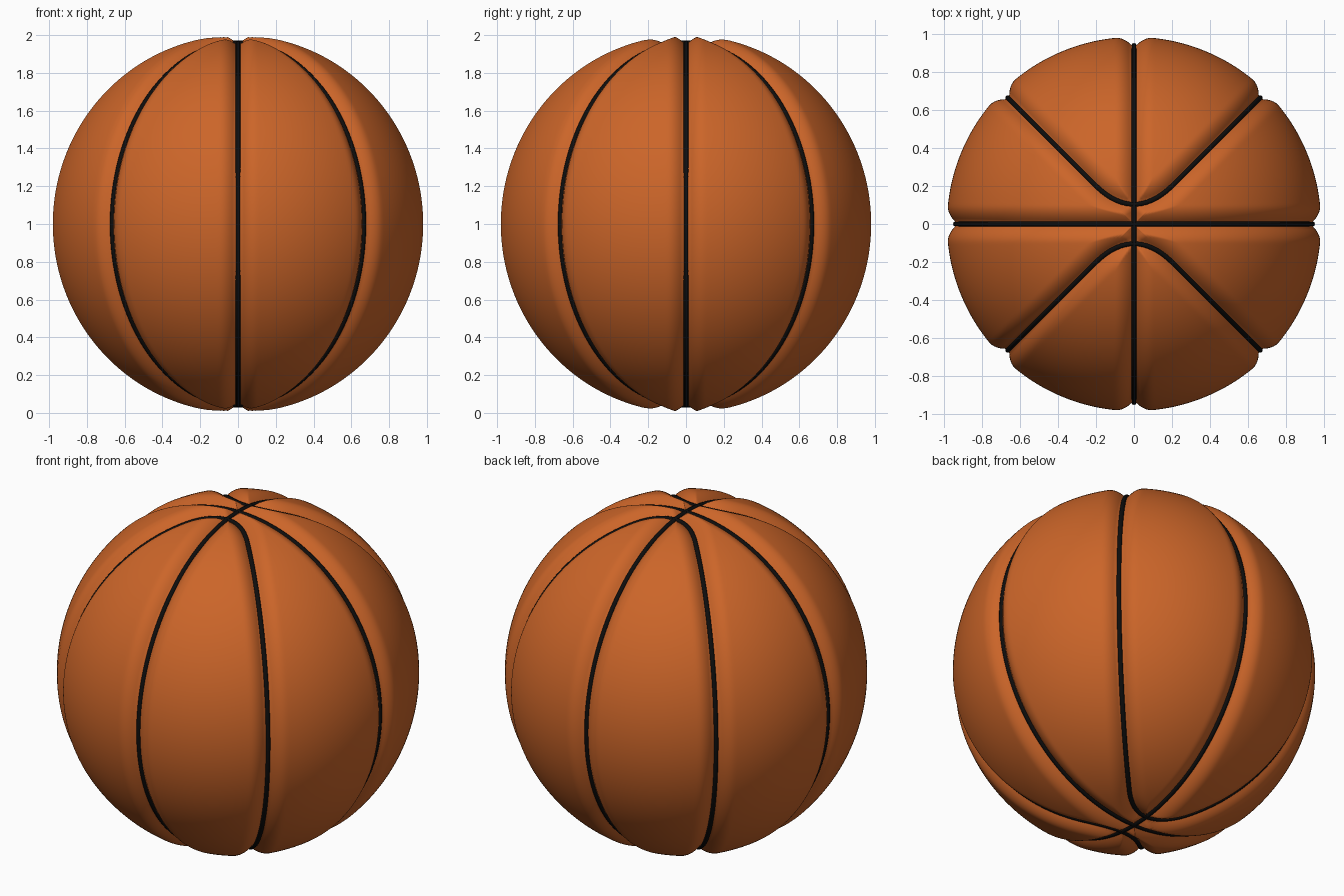
import bpy, bmesh, math
from mathutils import Vector, kdtree

if "Cube" in bpy.data.objects:
    bpy.data.objects.remove(bpy.data.objects["Cube"])

SX, SZ = 0.985, 1.004      # ball radii: equator, pole
DEPTH, FLAT, FALL = 0.045, 0.012, 0.09   # groove depth, flat floor, shoulder width
GAP = 0.11                 # distance of the curved seams from the pole


def material(name, rgb):
    m = bpy.data.materials.new(name)
    m.diffuse_color = (*rgb, 1)
    m.use_nodes = True
    m.node_tree.nodes["Principled BSDF"].inputs["Base Color"].default_value = m.diffuse_color
    return m


def place(v, r=1.0):
    return Vector((v.x * r * SX, v.y * r * SX, v.z * r * SZ + 1))


# Seam paths on the unit sphere
def circle_x(a):
    return Vector((math.sin(a), 0, math.cos(a)))


def circle_y(a):
    return Vector((0, math.sin(a), math.cos(a)))


def curved(side):
    def path(a):
        x = math.sin(a) / math.sqrt(2)
        y = abs(x) if abs(x) > 2 * GAP else GAP + x * x / (4 * GAP)
        z = math.sqrt(max(0, 1 - x * x - y * y))
        return Vector((x, side * y, math.copysign(z, math.cos(a))))
    return path


seams = {"side_seam": circle_x, "front_back_seam": circle_y,
         "curved_seam_back": curved(1), "curved_seam_front": curved(-1)}


def sample(path, n):
    return [path(2 * math.pi * i / n) for i in range(n)]


# Ball skin with soft grooves pressed in along the seams
N = 3000
tree = kdtree.KDTree(N * len(seams))
for k, path in enumerate(seams.values()):
    for i, p in enumerate(sample(path, N)):
        tree.insert(p, k * N + i)
tree.balance()

bm = bmesh.new()
bmesh.ops.create_uvsphere(bm, u_segments=384, v_segments=192, radius=1)
for v in bm.verts:
    d = tree.find(v.co)[2]
    t = min(1, max(0, (d - FLAT) / FALL))
    v.co = place(v.co, 1 - DEPTH * (1 - t) ** 2)
for f in bm.faces:
    f.smooth = True
mesh = bpy.data.meshes.new("ball_skin")
bm.to_mesh(mesh)
bm.free()
mesh.materials.append(material("orange_leather", (0.6, 0.13, 0.022)))
bpy.context.collection.objects.link(bpy.data.objects.new("ball_skin", mesh))

# Black rubber seams lying in the grooves
black = material("black_rubber", (0.004, 0.004, 0.004))
for name, path in seams.items():
    cu = bpy.data.curves.new(name, 'CURVE')
    cu.dimensions = '3D'
    cu.bevel_depth = 0.0135
    cu.bevel_resolution = 2
    pts = sample(path, 192)
    sp = cu.splines.new('POLY')
    sp.points.add(len(pts) - 1)
    for q, p in zip(sp.points, pts):
        q.co = (*place(p, 0.954), 1)
    sp.use_cyclic_u = True
    sp.use_smooth = True
    cu.materials.append(black)
    bpy.context.collection.objects.link(bpy.data.objects.new(name, cu))
